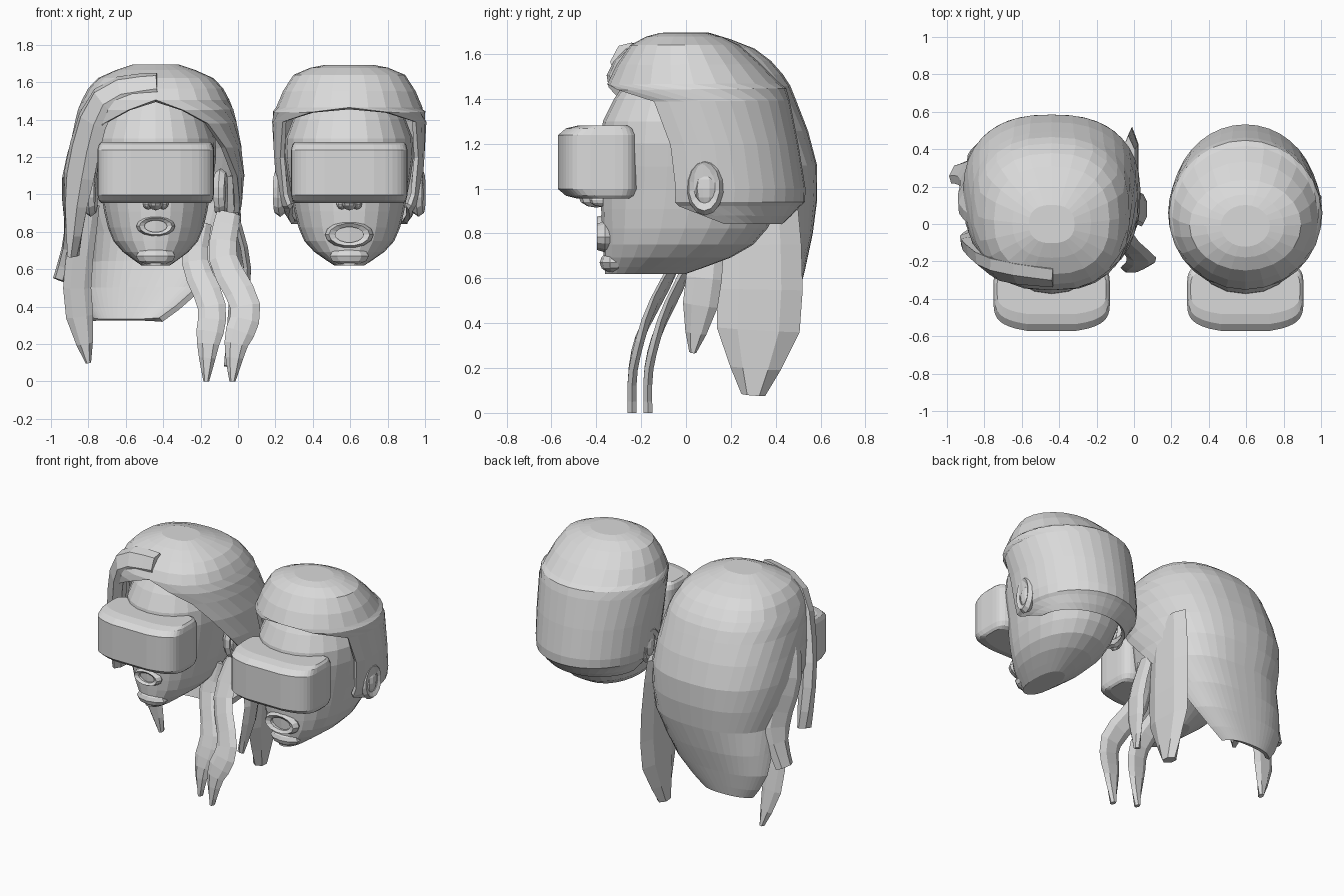
import bpy, bmesh, math
from mathutils import Vector

cube = bpy.data.objects.get("Cube")
if cube:
    bpy.data.objects.remove(cube, do_unlink=True)

clay = bpy.data.materials.new("light_grey_clay")
clay.use_nodes = True
grey = (0.7, 0.7, 0.7, 1)
clay.diffuse_color = grey
clay.node_tree.nodes["Principled BSDF"].inputs["Base Color"].default_value = grey


def signed_power(value, power):
    return math.copysign(abs(value) ** power, value)


def smooth_path(keys, steps):
    """Resample a few key points along a smooth spline."""
    keys = [Vector(key) for key in keys]
    first, last = keys[0], keys[-1]
    padded = [first, *keys, last]
    path = []
    for before, start, end, after in zip(padded, padded[1:], padded[2:], padded[3:]):
        enter, leave = (end - before) / 2, (after - start) / 2
        for step in range(steps):
            t = step / steps
            bend = (enter * (1 - t) - leave * t) * t * (1 - t)
            blend = t * t * (3 - 2 * t)
            path.append(start.lerp(end, blend) + bend)
    return path + [last]


def finish(name, bm, thickness=0):
    bmesh.ops.remove_doubles(bm, verts=bm.verts, dist=0.001)
    bmesh.ops.recalc_face_normals(bm, faces=bm.faces)
    mesh = bpy.data.meshes.new(name)
    bm.to_mesh(mesh)
    bm.free()
    mesh.materials.append(clay)
    obj = bpy.data.objects.new(name, mesh)
    bpy.context.collection.objects.link(obj)
    if thickness:
        shell = obj.modifiers.new("thickness", "SOLIDIFY")
        shell.thickness = thickness
        shell.offset = 0


def loft(name, rings, closed=True, thickness=0):
    """Skin a list of point rings; open rings get only a crown cap."""
    bm = bmesh.new()
    rows = [[bm.verts.new(point) for point in ring] for ring in rings]
    count = len(rows[0])
    for upper, lower in zip(rows, rows[1:]):
        for i in range(count if closed else count - 1):
            j = (i + 1) % count
            bm.faces.new((upper[i], upper[j], lower[j], lower[i]))
    if closed:
        bm.faces.new(rows[0])
        bm.faces.new(rows[-1])
    else:
        bm.faces.new(rows[0][:-1])
    finish(name, bm, thickness)


def section(center_x, roundness, z, width, front, back, gap=0, count=24):
    """Rounded horizontal section, optionally open at the face."""
    center_y, depth = (front + back) / 2, (back - front) / 2
    gap = math.radians(max(gap, 0))
    points = []
    for i in range(count + 1):
        angle = gap + (math.tau - 2 * gap) * i / count
        x = center_x + width * signed_power(math.sin(angle), roundness)
        y = center_y - depth * signed_power(math.cos(angle), roundness)
        points.append((x, y, z))
    return points


def blob(name, center, size):
    bm = bmesh.new()
    bmesh.ops.create_uvsphere(bm, u_segments=10, v_segments=6, radius=1)
    for vert in bm.verts:
        vert.co = Vector(center) + vert.co * Vector(size)
    finish(name, bm)


def rim(name, center, rotation, scale):
    """Low-poly torus for ears and lips."""
    bpy.ops.mesh.primitive_torus_add(major_segments=14, minor_segments=5, major_radius=0.1,
                                     minor_radius=0.03, rotation=rotation, location=center)
    obj = bpy.context.object
    obj.name = name
    obj.scale = scale
    obj.data.materials.append(clay)


def lock(name, keys, normal, width, thickness=0.02, tip=0.25):
    """Flat strand of hair that swells in the middle and tapers to its tip."""
    path = smooth_path(keys, 3)
    normal = Vector(normal).normalized()
    last = len(path) - 1
    rings = []
    for i, point in enumerate(path):
        t = i / last
        swell = 0.8 + 0.2 * math.sin(math.pi * t)
        taper = max(tip, min(1, 3 * (1 - t)) ** 0.6)
        tangent = path[min(i + 1, last)] - path[max(i - 1, 0)]
        side = tangent.cross(normal).normalized()
        out = side.cross(tangent).normalized() * thickness
        side *= width * swell * taper
        rings.append([point + side, point + side / 2 + out, point - side / 2 + out,
                      point - side, point - side / 2 - out, point + side / 2 - out])
    loft(name, rings)


def headset_ring(center_x, z, inset, count=36):
    """Rounded plan outline whose front bows back towards the sides."""
    ring = []
    front, back = -0.58 + 0.09 * inset, -0.21 - 0.04 * inset
    for i in range(count):
        angle = math.tau * (i + 0.5) / count
        x = (0.312 - 0.02 * inset) * signed_power(math.cos(angle), 0.35)
        y = signed_power(math.sin(angle), 0.35)
        bow = x * x / 2 if y < 0 else 0
        ring.append((center_x + x, (front + back) / 2 + y * (back - front) / 2 + bow, z))
    return ring


# Height, half width, front, back
HEAD = [(0.62, 0.08, -0.36, 0), (0.75, 0.24, -0.37, 0.3), (1, 0.31, -0.38, 0.44),
        (1.3, 0.34, -0.37, 0.45), (1.57, 0.2, -0.2, 0.25)]
# Height above or below the middle, amount of bevel
HEADSET = [(-0.163, 1), (-0.15, 0.4), (-0.12, 0), (0, 0), (0.12, 0), (0.15, 0.4), (0.163, 1)]


def build_head(who, x, slim, mouth_z, mouth_scale):
    loft(who + "_head", [section(x, 0.92, z, width * slim, front, back)[:-1]
                         for z, width, front, back in smooth_path(HEAD, 3)])
    loft(who + "_headset", [headset_ring(x, 1.118 + dz, inset) for dz, inset in HEADSET])
    blob(who + "_nose", (x, -0.4, 0.965), (0.045, 0.08, 0.05))
    blob(who + "_chin", (x, -0.32, 0.67), (0.11, 0.065, 0.05))
    rim(who + "_lips", (x, -0.36, mouth_z), (math.pi / 2, 0, 0), mouth_scale)
    for name, side in (("right", -1), ("left", 1)):
        prefix = who + "_" + name
        blob(prefix + "_nostril", (x + side * 0.04, -0.38, 0.95), (0.03, 0.05, 0.03))
        # Ear rim around a raised inner fold
        ear_x = x + side * slim * 0.37
        blob(prefix + "_inner_ear", (ear_x, 0.09, 1), (0.03, 0.05, 0.08))
        rim(prefix + "_ear", (ear_x, 0.085, 1.01), (0.15, math.pi / 2, 0), (1, 0.65, 1))


MAN_X, WOMAN_X = 0.595, -0.44
build_head("man", MAN_X, 1, 0.785, (1, 0.55, 1.3))
build_head("woman", WOMAN_X, 0.94, 0.83, (0.8, 0.42, 1.3))

# Hair: height, half width, front, back, face opening in degrees
SHORT_HAIR = [(1.68, 0.13, -0.12, 0.1, 0), (1.63, 0.29, -0.24, 0.23, 0), (1.46, 0.38, -0.34, 0.41, 0),
              (1.39, 0.4, -0.33, 0.45, 60), (1, 0.375, -0.27, 0.52, 65), (0.93, 0.35, -0.22, 0.5, 62),
              (0.85, 0.3, -0.1, 0.42, 92)]
LONG_HAIR = [(1.68, 0.12, -0.1, 0.1, 0), (1.61, 0.3, -0.26, 0.3, 0), (1.5, 0.38, -0.34, 0.42, 0),
             (1.38, 0.42, -0.33, 0.48, 36), (1.1, 0.46, -0.27, 0.57, 64),
             (0.8, 0.42, -0.1, 0.55, 88), (0.5, 0.35, 0.1, 0.48, 108), (0.33, 0.2, 0.2, 0.44, 115)]
loft("man_short_hair", [section(MAN_X, 1, *row) for row in smooth_path(SHORT_HAIR, 2)],
     closed=False, thickness=0.025)
# The long hair drifts to the right below the jaw
loft("woman_long_hair", [section(WOMAN_X + min(0, row[0] - 0.8) / 3, 0.82, *row)
                         for row in smooth_path(LONG_HAIR, 2)], closed=False, thickness=0.03)

# Loose locks, from root to tip
FACING_FRONT, FACING_SIDE = (0, -1, 0), (1, 0, 0)
lock("swept_fringe", [(-0.43, -0.28, 1.58), (-0.72, -0.24, 1.5), (-0.85, -0.13, 1.1),
                      (-0.88, -0.05, 0.67)], (-0.5, -1, 0.5), 0.1, 0.045)
lock("side_flick", [(-0.8, 0.05, 1.42), (-0.89, 0.15, 1.1), (-0.88, 0.27, 0.8), (-0.95, 0.27, 0.54)],
     (-1, 0.5, 0), 0.11, 0.03, 0.7)
lock("right_lock", [(-0.8, 0.15, 0.95), (-0.86, 0.24, 0.5), (-0.8, 0.3, 0.1)], FACING_FRONT, 0.075)
lock("left_inner_lock", [(-0.2, 0.05, 0.85), (-0.23, 0, 0.64), (-0.14, -0.11, 0.4),
                         (-0.16, -0.165, 0.2), (-0.17, -0.17, 0)], FACING_FRONT, 0.075)
lock("left_outer_lock", [(-0.05, 0.05, 0.9), (-0.08, -0.05, 0.66), (0.04, -0.18, 0.4),
                         (-0.01, -0.235, 0.2), (-0.03, -0.24, 0)], FACING_FRONT, 0.08)
lock("left_side_lock", [(-0.02, 0.1, 0.9), (0.05, 0.08, 0.6), (0, 0.03, 0.27)], FACING_SIDE, 0.08)
lock("left_back_lock", [(-0.03, 0.32, 1.1), (-0.01, 0.33, 0.55), (-0.04, 0.3, 0.08)],
     FACING_SIDE, 0.19, 0.035, 0.35)
